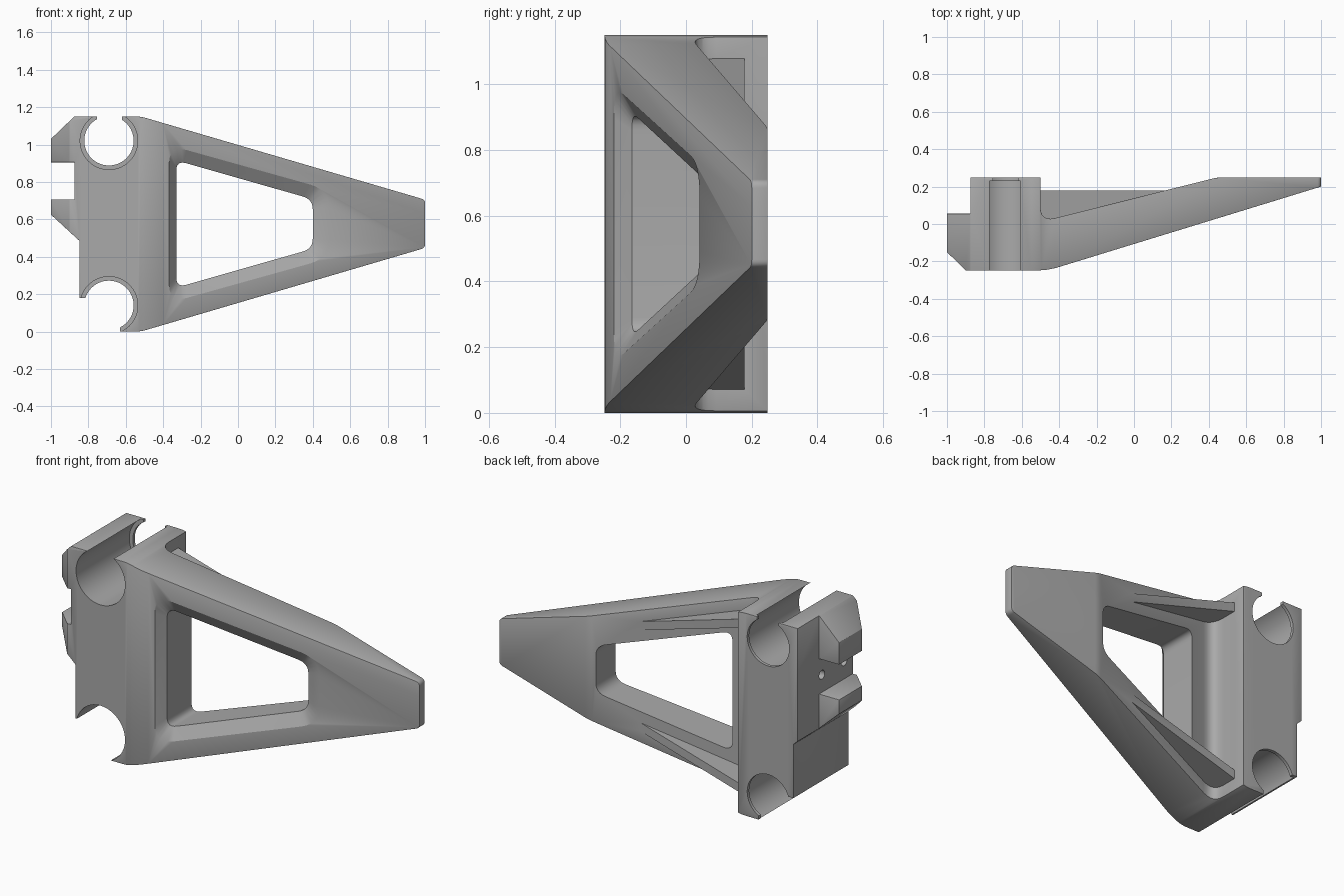
import bpy, bmesh, math
from mathutils import Vector, Matrix

if "Cube" in bpy.data.objects:
    bpy.data.objects.remove(bpy.data.objects["Cube"], do_unlink=True)

MID = 0.575  # mirror height of the arm

grey = bpy.data.materials.new("plain_grey")
grey.use_nodes = True
colour = (0.4, 0.4, 0.4, 1)
grey.diffuse_color = colour
grey.node_tree.nodes["Principled BSDF"].inputs["Base Color"].default_value = colour


def rounded(points, seg=6):
    """Outline from (a, b) or (a, b, tangent length) corners."""
    out = []
    n = len(points)
    for i, p in enumerate(points):
        c = Vector(p[:2])
        if len(p) < 3:
            out.append(c)
            continue
        a = Vector(points[i - 1][:2])
        b = Vector(points[(i + 1) % n][:2])
        s = c + (a - c).normalized() * p[2]
        e = c + (b - c).normalized() * p[2]
        for k in range(seg + 1):
            t = k / seg
            out.append(s * (1 - t) ** 2 + c * 2 * t * (1 - t) + e * t * t)
    return out


def loft(name, rings):
    """Solid through rings of equal point count, capped at both ends."""
    bm = bmesh.new()
    loops = [[bm.verts.new(p) for p in ring] for ring in rings]
    n = len(loops[0])
    for lo, hi in zip(loops, loops[1:]):
        for i in range(n):
            j = (i + 1) % n
            bm.faces.new((lo[i], lo[j], hi[j], hi[i]))
    bm.faces.new(loops[0])
    bm.faces.new(loops[-1])
    bmesh.ops.recalc_face_normals(bm, faces=bm.faces)
    mesh = bpy.data.meshes.new(name)
    bm.to_mesh(mesh)
    bm.free()
    mesh.materials.append(grey)
    ob = bpy.data.objects.new(name, mesh)
    bpy.context.collection.objects.link(ob)
    return ob


def prism_y(name, outline, y0, y1):
    return loft(name, [[(p[0], y, p[1]) for p in outline] for y in (y0, y1)])


def cylinder(name, axis, centre, r, length):
    ring = [(r * math.cos(t * math.tau / 64), r * math.sin(t * math.tau / 64)) for t in range(64)]
    ob = loft(name, [[(a, b, h) for a, b in ring] for h in (0, length)])
    turn = Vector((0, 0, 1)).rotation_difference(Vector(axis)).to_matrix().to_4x4()
    ob.data.transform(Matrix.Translation(centre) @ turn)
    return ob


def apply(ob, mod):
    bpy.ops.object.select_all(action='DESELECT')
    bpy.context.view_layer.objects.active = ob
    ob.select_set(True)
    bpy.ops.object.modifier_apply(modifier=mod.name)


def combine(ob, other, operation):
    mod = ob.modifiers.new("combine", 'BOOLEAN')
    mod.operation = operation
    mod.solver = 'EXACT'
    mod.object = other
    apply(ob, mod)
    bpy.data.objects.remove(other, do_unlink=True)


# Body: front silhouette crossed with the plan outline
silhouette = rounded([
    (-0.52, 0, 0.03), (1, 0.447, 0.02), (1, 0.705, 0.02), (-0.52, 1.15, 0.03),
    (-0.875, 1.15), (-1, 1.03), (-1, 0.905), (-0.875, 0.905),
    (-0.875, 0.705), (-1, 0.705), (-1, 0.625), (-0.848, 0.485),
    (-0.848, 0.18), (-0.815, 0.18), (-0.63, 0.02), (-0.63, 0)])
plan = rounded([
    (-1, 0.055), (-1, -0.15), (-0.9, -0.248), (-0.46, -0.248, 0.06), (1, 0.2),
    (1, 0.248), (0.44, 0.248, 0.02), (-0.5, 0.012, 0.08), (-0.5, 0.248), (-0.875, 0.248),
    (-0.875, 0.055)])
body = prism_y("bracket_body", silhouette, -0.4, 0.4)
combine(body, loft("plan", [[(p.x, p.y, z) for p in plan] for z in (-0.2, 1.4)]), 'INTERSECT')

# Softened outer edges
soft = body.modifiers.new("soft_edges", 'BEVEL')
soft.width = 0.008
soft.segments = 2
soft.limit_method = 'ANGLE'
soft.angle_limit = math.radians(35)
apply(body, soft)

# Stiffening ribs on the back of both arm bars
for side in (1, -1):
    rib = [(-0.54, 0.515), (0.19, 0.303), (0.19, 0.255), (-0.54, 0.465)]
    rib = [(x, MID + side * h) for x, h in rib]
    combine(body, prism_y("rib", rib, 0.0, 0.178), 'UNION')


# Window with a chamfered front rim following the sloped face
def window(left, right, tall, short, corner):
    return rounded([(left, MID - tall, corner), (right, MID - short, corner),
                    (right, MID + short, corner), (left, MID + tall, corner)])


def front(x):
    return -0.25 + (x + 0.46) * 0.308


outer = window(-0.37, 0.485, 0.425, 0.185, 0.1)
inner = window(-0.33, 0.40, 0.34, 0.132, 0.055)
combine(body, loft("window", [
    [(p.x, front(p.x) - 0.05, p.y) for p in outer],
    [(p.x, front(p.x), p.y) for p in outer],
    [(p.x, front(p.x) + 0.045, p.y) for p in inner],
    [(p.x, 0.5, p.y) for p in inner]]), 'DIFFERENCE')

# Two rod channels, each with a narrower retaining lip at the back
for z in (1.02, 0.14):
    combine(body, cylinder("channel", (0, 1, 0), (-0.69, -0.4, z), 0.154, 0.63), 'DIFFERENCE')
    combine(body, cylinder("lip", (0, 1, 0), (-0.69, -0.4, z), 0.132, 0.8), 'DIFFERENCE')
mouth = [(-0.755, 1.05), (-0.62, 1.05), (-0.62, 1.3), (-0.755, 1.3)]
combine(body, prism_y("mouth", mouth, -0.4, 0.4), 'DIFFERENCE')

# Screw holes in the clamp slot
for y in (0.03, -0.17):
    combine(body, cylinder("screw_hole", (1, 0, 0), (-0.95, y, 0.805), 0.025, 0.2), 'DIFFERENCE')

bpy.ops.object.select_all(action='DESELECT')
bpy.context.view_layer.objects.active = body
body.select_set(True)
bpy.ops.object.shade_smooth_by_angle(angle=math.radians(30))
